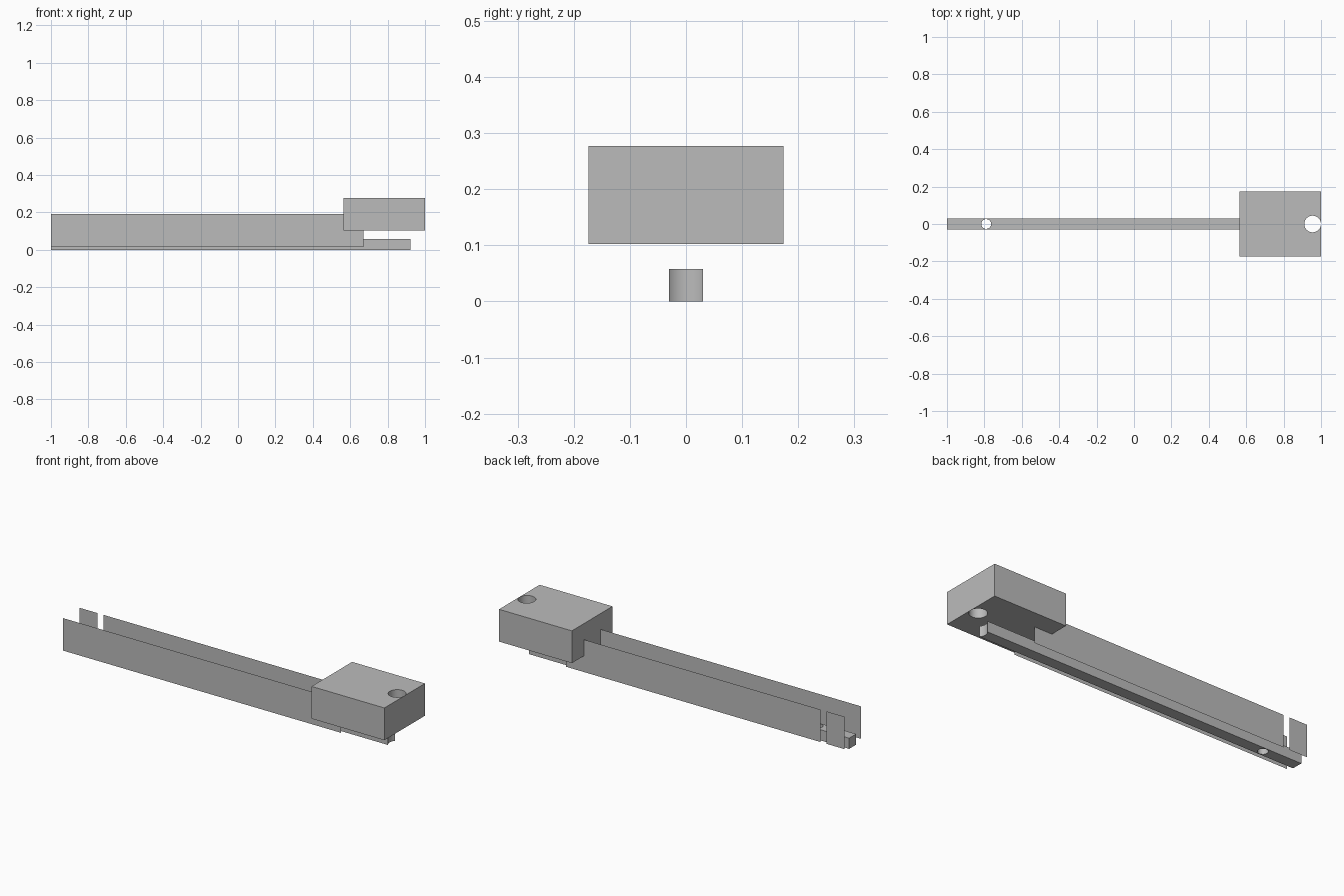
import bpy
import bmesh
import math
from mathutils import Matrix, Vector

if "Cube" in bpy.data.objects:
    bpy.data.objects.remove(bpy.data.objects["Cube"], do_unlink=True)

# Single plain grey
grey = bpy.data.materials.new("light grey")
grey.use_nodes = True
colour = (0.5, 0.5, 0.5, 1)
grey.diffuse_color = colour
grey.node_tree.nodes["Principled BSDF"].inputs["Base Color"].default_value = colour


def finish(name, bm):
    mesh = bpy.data.meshes.new(name)
    bm.to_mesh(mesh)
    bm.free()
    mesh.materials.append(grey)
    obj = bpy.data.objects.new(name, mesh)
    bpy.context.collection.objects.link(obj)
    return obj


def box(name, low, high):
    low, high = Vector(low), Vector(high)
    bm = bmesh.new()
    place = Matrix.Translation((low + high) / 2) @ Matrix.Diagonal((*(high - low), 1))
    bmesh.ops.create_cube(bm, size=1, matrix=place)
    return finish(name, bm)


def bore_cutter(name, x, radius):
    bm = bmesh.new()
    bmesh.ops.create_cone(bm, cap_ends=True, segments=48, radius1=radius,
                          radius2=radius, depth=1, matrix=Matrix.Translation((x, 0, 0)))
    obj = finish(name, bm)
    obj.hide_render = True
    return obj


def drill(obj, cutters):
    bpy.context.view_layer.objects.active = obj
    for cutter in cutters:
        mod = obj.modifiers.new("bore", 'BOOLEAN')
        mod.object = cutter
        mod.solver = 'EXACT'
        bpy.ops.object.modifier_apply(modifier=mod.name)
    bpy.ops.object.select_all(action='DESELECT')
    obj.select_set(True)
    bpy.ops.object.shade_smooth_by_angle(angle=math.radians(30))


def sheet(name, y, x0, x1, z0=0.015, z1=0.191):
    bm = bmesh.new()
    corners = [(x0, y, z0), (x1, y, z0), (x1, y, z1), (x0, y, z1)]
    if y > 0:
        corners.reverse()
    bm.faces.new([bm.verts.new(c) for c in corners])
    return finish(name, bm)


# Head block and long bar, sharing one vertical bore at the head end
large_bore = bore_cutter("large_bore_cutter", 0.955, 0.0445)
small_bore = bore_cutter("small_bore_cutter", -0.79, 0.026)
head = box("head_block", (0.563, -0.174, 0.102), (1, 0.174, 0.277))
bar = box("long_bar", (-1, -0.03, 0), (0.955, 0.03, 0.058))
drill(head, [large_bore])
drill(bar, [large_bore, small_bore])
for cutter in (large_bore, small_bore):
    bpy.data.objects.remove(cutter, do_unlink=True)

# Paper-thin side sheets; the back one is split by a narrow gap
sheet("front_side_sheet", -0.073, -1, 0.67)
sheet("back_side_sheet", 0.072, -0.856, 0.67)
sheet("back_end_sheet", 0.072, -1, -0.892)
